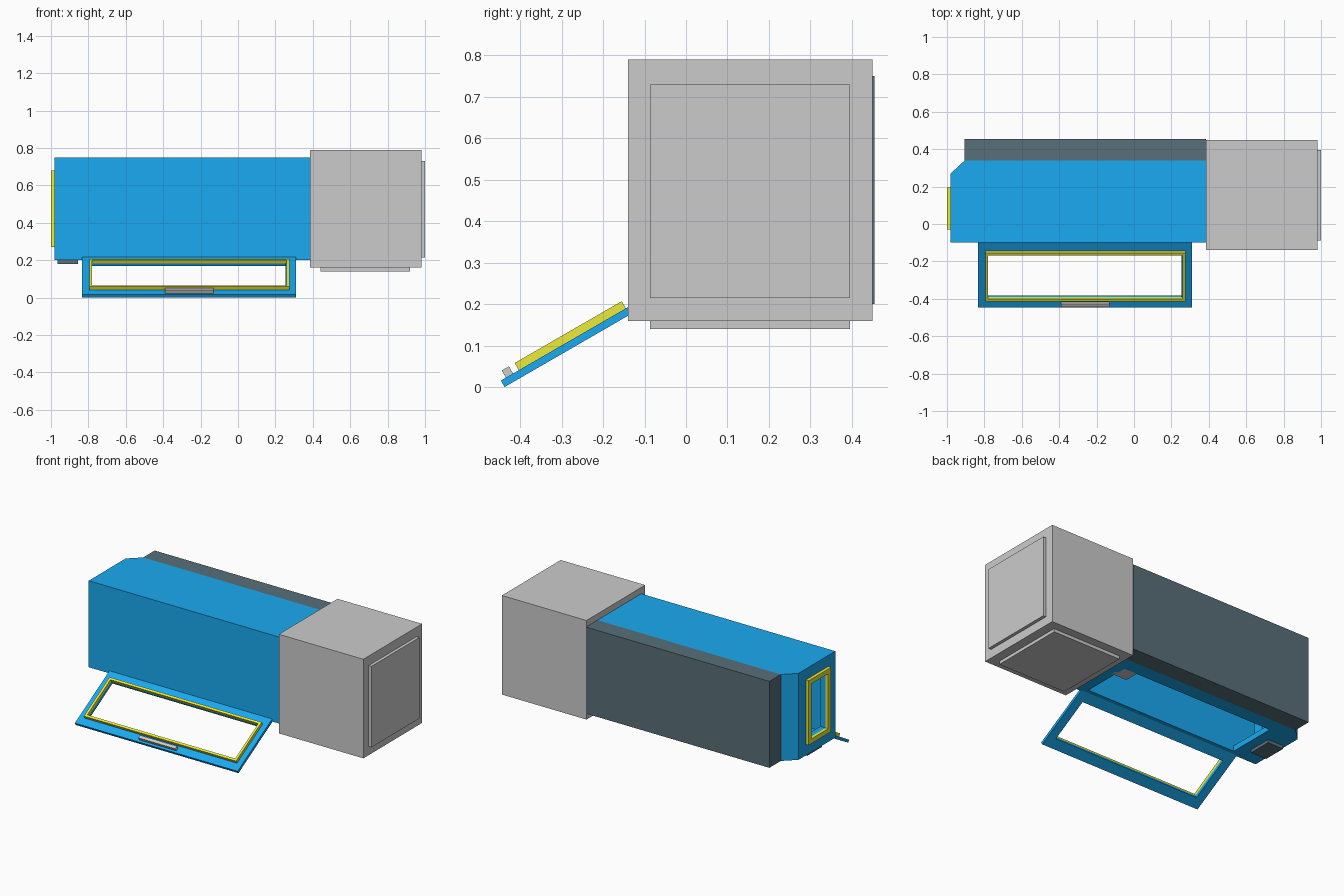
import bpy, bmesh, math
from mathutils import Matrix, Vector

if "Cube" in bpy.data.objects:
    bpy.data.objects.remove(bpy.data.objects["Cube"])


def material(name, rgb):
    m = bpy.data.materials.new(name)
    m.diffuse_color = (*rgb, 1)
    m.use_nodes = True
    m.node_tree.nodes["Principled BSDF"].inputs["Base Color"].default_value = m.diffuse_color
    return m


BLUE = material("blue", (0.01, 0.40, 0.88))
YELLOW = material("yellow", (0.84, 0.83, 0.04))
SLATE = material("slate", (0.10, 0.16, 0.19))


def finish(name, bm, mat=None, matrix=None):
    if matrix:
        bm.transform(matrix)
    bmesh.ops.recalc_face_normals(bm, faces=bm.faces)
    mesh = bpy.data.meshes.new(name)
    bm.to_mesh(mesh)
    bm.free()
    ob = bpy.data.objects.new(name, mesh)
    bpy.context.collection.objects.link(ob)
    if mat:
        mesh.materials.append(mat)
    return ob


def box(name, x, y, z, mat=None, matrix=None):
    """Box from (min, max) ranges."""
    bm = bmesh.new()
    bmesh.ops.create_cube(bm, size=1)
    for v in bm.verts:
        v.co = Vector([(r[0] + r[1]) / 2 + c * (r[1] - r[0]) for c, r in zip(v.co, (x, y, z))])
    return finish(name, bm, mat, matrix)


def prism(name, pts, z, mat):
    """Extrude an outline in the xy plane between two heights."""
    bm = bmesh.new()
    face = bm.faces.new([bm.verts.new((px, py, z[0])) for px, py in pts])
    ext = bmesh.ops.extrude_face_region(bm, geom=[face])["geom"]
    bmesh.ops.translate(bm, vec=(0, 0, z[1] - z[0]),
                        verts=[g for g in ext if isinstance(g, bmesh.types.BMVert)])
    return finish(name, bm, mat)


def frame(name, x, y, z, bx, by, mat, matrix):
    """Rectangular ring in local xy with border widths bx, by, thick in z."""
    bm = bmesh.new()
    loops = []
    for inset in (0, 1):
        x0, x1 = x[0] + inset * bx, x[1] - inset * bx
        y0, y1 = y[0] + inset * by, y[1] - inset * by
        for h in z:
            loops.append([bm.verts.new((a, b, h)) for a, b in
                          ((x0, y0), (x1, y0), (x1, y1), (x0, y1))])
    for a, b in ((0, 1), (1, 3), (3, 2), (2, 0)):
        for i in range(4):
            j = (i + 1) % 4
            bm.faces.new((loops[a][i], loops[a][j], loops[b][j], loops[b][i]))
    return finish(name, bm, mat, matrix)


def cut(ob, x, y, z):
    cutter = box("cutter", x, y, z)
    cutter.hide_render = True
    mod = ob.modifiers.new("cut", "BOOLEAN")
    mod.operation = "DIFFERENCE"
    mod.solver = "EXACT"
    mod.object = cutter
    bpy.context.view_layer.objects.active = ob
    bpy.ops.object.modifier_apply(modifier=mod.name)
    bpy.data.objects.remove(cutter)


# Hollow body with a chamfered corner, a bottom hatch opening and an end opening
body = prism("main_body", [(-0.98, -0.10), (0.385, -0.10), (0.385, 0.34),
                           (-0.905, 0.34), (-0.98, 0.27)], (0.20, 0.75), BLUE)
cut(body, (-0.945, 0.35), (-0.066, 0.30), (0.235, 0.715))
cut(body, (-0.79, 0.28), (-0.066, 0.25), (0.10, 0.30))
cut(body, (-1.1, -0.90), (0.0, 0.165), (0.30, 0.65))

# Back panel, foot plate and inner latch
box("back_panel", (-0.905, 0.385), (0.34, 0.455), (0.20, 0.75), SLATE)
box("foot_plate", (-0.965, -0.855), (0.01, 0.16), (0.18, 0.20), SLATE)
box("inner_latch", (0.19, 0.30), (0.16, 0.26), (0.20, 0.23))

# Yellow frame round the end opening (local x -> y, y -> z, z -> x)
to_end = Matrix(((0, 0, 1, 0), (1, 0, 0, 0), (0, 1, 0, 0), (0, 0, 0, 1)))
frame("end_frame", (-0.03, 0.195), (0.27, 0.68), (-1.0, -0.98), 0.03, 0.03, YELLOW, to_end)

# Grey end housing with raised panels on the end and underside
box("end_housing", (0.385, 0.98), (-0.14, 0.45), (0.16, 0.79))
box("housing_end_panel", (0.98, 1.0), (-0.087, 0.395), (0.215, 0.73))
box("housing_bottom_panel", (0.44, 0.92), (-0.087, 0.395), (0.14, 0.16))

# Hatch door swung down by 30 degrees, with its seal frame and handle
swing = Matrix.Translation((0, -0.10, 0.216)) @ Matrix.Rotation(math.radians(30), 4, "X")
frame("hatch_door", (-0.835, 0.31), (-0.40, 0.0), (-0.018, 0.0), 0.055, 0.065, BLUE, swing)
frame("hatch_seal", (-0.795, 0.275), (-0.35, -0.052), (0.0, 0.02), 0.015, 0.015, YELLOW, swing)
box("hatch_handle", (-0.39, -0.13), (-0.386, -0.366), (0.0, 0.02), None, swing)
